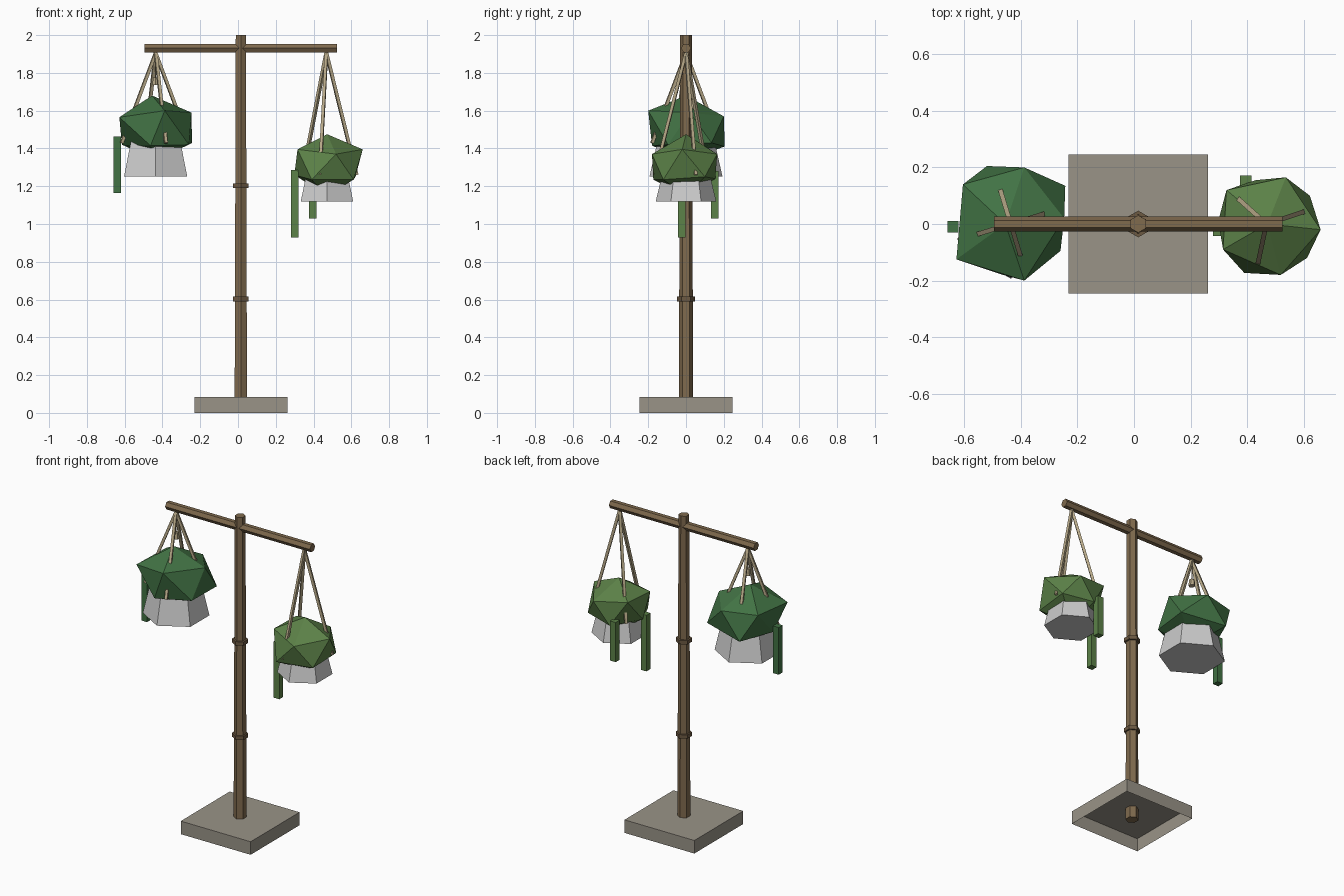
import bpy, bmesh, math
from mathutils import Vector, Matrix

if "Cube" in bpy.data.objects:
    bpy.data.objects.remove(bpy.data.objects["Cube"])


def material(name, rgb):
    m = bpy.data.materials.new(name)
    m.diffuse_color = (*rgb, 1)
    m.use_nodes = True
    m.node_tree.nodes["Principled BSDF"].inputs["Base Color"].default_value = m.diffuse_color
    return m


WOOD = material("wood", (0.215, 0.145, 0.076))
BAND = material("dark_wood", (0.15, 0.10, 0.055))
STONE = material("stone", (0.32, 0.295, 0.245))
ROPE = material("rope", (0.48, 0.40, 0.25))
DARK_LEAF = material("dark_leaf", (0.054, 0.17, 0.058))
LIGHT_LEAF = material("light_leaf", (0.107, 0.223, 0.065))


def finish(name, bm, mat=None):
    bmesh.ops.recalc_face_normals(bm, faces=bm.faces)
    mesh = bpy.data.meshes.new(name)
    bm.to_mesh(mesh)
    bm.free()
    ob = bpy.data.objects.new(name, mesh)
    bpy.context.collection.objects.link(ob)
    if mat:
        mesh.materials.append(mat)
    return ob


def rod(name, a, b, r1, r2, sides, mat=None, turn=0):
    """Straight prism from a to b; turn spins it about its own axis."""
    a, b = Vector(a), Vector(b)
    d = b - a
    bm = bmesh.new()
    bmesh.ops.create_cone(bm, cap_ends=True, segments=sides, radius1=r1, radius2=r2, depth=d.length)
    m = (Matrix.Translation((a + b) / 2) @ d.to_track_quat('Z', 'Y').to_matrix().to_4x4()
         @ Matrix.Rotation(math.radians(turn), 4, 'Z'))
    bmesh.ops.transform(bm, matrix=m, verts=bm.verts)
    return finish(name, bm, mat)


def box(name, lo, hi, mat, open_bottom=False):
    lo, hi = Vector(lo), Vector(hi)
    bm = bmesh.new()
    bmesh.ops.create_cube(bm, size=1)
    for v in bm.verts:
        v.co = Vector(c * s for c, s in zip(v.co, hi - lo)) + (lo + hi) / 2
    if open_bottom:
        low = [f for f in bm.faces if f.calc_center_median().z < lo.z + 0.001]
        bmesh.ops.delete(bm, geom=low, context='FACES_ONLY')
    return finish(name, bm, mat)


def hexagon_z(name, x, z1, z2, r1, r2, mat=None):
    """Upright hexagonal prism with corners towards +y and -y."""
    bm = bmesh.new()
    bmesh.ops.create_cone(bm, cap_ends=True, segments=6, radius1=r1, radius2=r2, depth=z2 - z1)
    if not any(abs(v.co.x) < 1e-4 for v in bm.verts):
        bmesh.ops.rotate(bm, verts=bm.verts, matrix=Matrix.Rotation(math.pi / 6, 3, 'Z'))
    bmesh.ops.translate(bm, verts=bm.verts, vec=(x, 0, (z1 + z2) / 2))
    return finish(name, bm, mat)


def foliage(name, points, mat):
    """Faceted clump: hull of top, upper ring, lower ring and bottom points."""
    bm = bmesh.new()
    for p in points:
        bm.verts.new(p)
    bmesh.ops.convex_hull(bm, input=bm.verts)
    return finish(name, bm, mat)


def ropes(name, apex, radius, z_end, count, phase):
    for i in range(count):
        a = math.radians(phase + 360 * i / count)
        end = (apex[0] + radius * math.cos(a), radius * math.sin(a), z_end)
        rod(f"{name}_{i + 1}", apex, end, 0.0115, 0.0115, 4, ROPE, 45)


# Stand: hollow base, tapered post, two bands and the crossbar
PX = 0.015
box("base", (-0.231, -0.246, 0), (0.261, 0.246, 0.083), STONE, open_bottom=True)
hexagon_z("post", PX, 0.01, 2.0, 0.038, 0.031, WOOD)
for i, z in enumerate((0.603, 1.203)):
    hexagon_z(f"post_band_{i + 1}", PX, z - 0.012, z + 0.012, 0.047, 0.047, BAND)
bar = hexagon_z("crossbar", 0, -0.51, 0.51, 0.0265, 0.0265, WOOD)
bar.data.transform(Matrix.Translation((PX, 0, 1.931)) @ Matrix.Rotation(math.pi / 2, 4, 'Y'))

# Left hanging basket
LX = -0.436
hexagon_z("left_pot", LX, 1.252, 1.45, 0.193, 0.148)
foliage("left_foliage", [
    (-0.455, 0, 1.68),
    (-0.247, 0.02, 1.59), (-0.388, 0.2, 1.57), (-0.605, 0.14, 1.575),
    (-0.628, -0.125, 1.565), (-0.388, -0.2, 1.6),
    (-0.243, 0.135, 1.43), (-0.52, 0.205, 1.41), (-0.615, 0.0, 1.42),
    (-0.463, -0.18, 1.415), (-0.26, -0.095, 1.42),
    (LX, 0, 1.34)], DARK_LEAF)
ropes("left_rope", (LX, 0, 1.905), 0.188, 1.428, 4, 17)
box("left_vine", (-0.66, -0.03, 1.163), (-0.62, 0.01, 1.463), DARK_LEAF)
rod("left_knob_cord", (LX, 0, 1.9), (LX, 0, 1.76), 0.003, 0.003, 4, ROPE)
rod("left_knob", (LX, 0, 1.735), (LX, 0, 1.775), 0.02, 0.016, 6, ROPE)

# Right hanging basket
RX = 0.47
hexagon_z("right_pot", RX + 0.001, 1.12, 1.28, 0.16, 0.122)
foliage("right_foliage", [
    (0.472, 0, 1.475),
    (0.66, -0.02, 1.395), (0.537, 0.165, 1.37), (0.327, 0.12, 1.40),
    (0.315, -0.09, 1.395), (0.519, -0.18, 1.37),
    (0.622, 0.10, 1.25), (0.43, 0.155, 1.24), (0.298, 0.01, 1.26),
    (0.39, -0.173, 1.235), (0.612, -0.12, 1.235),
    (RX, 0, 1.15)], LIGHT_LEAF)
ropes("right_rope", (RX - 0.002, 0, 1.905), 0.168, 1.26, 3, 18)
box("right_vine_long", (0.28, -0.042, 0.928), (0.32, -0.002, 1.285), LIGHT_LEAF)
box("right_vine_short", (0.375, 0.132, 1.028), (0.415, 0.172, 1.28), LIGHT_LEAF)
